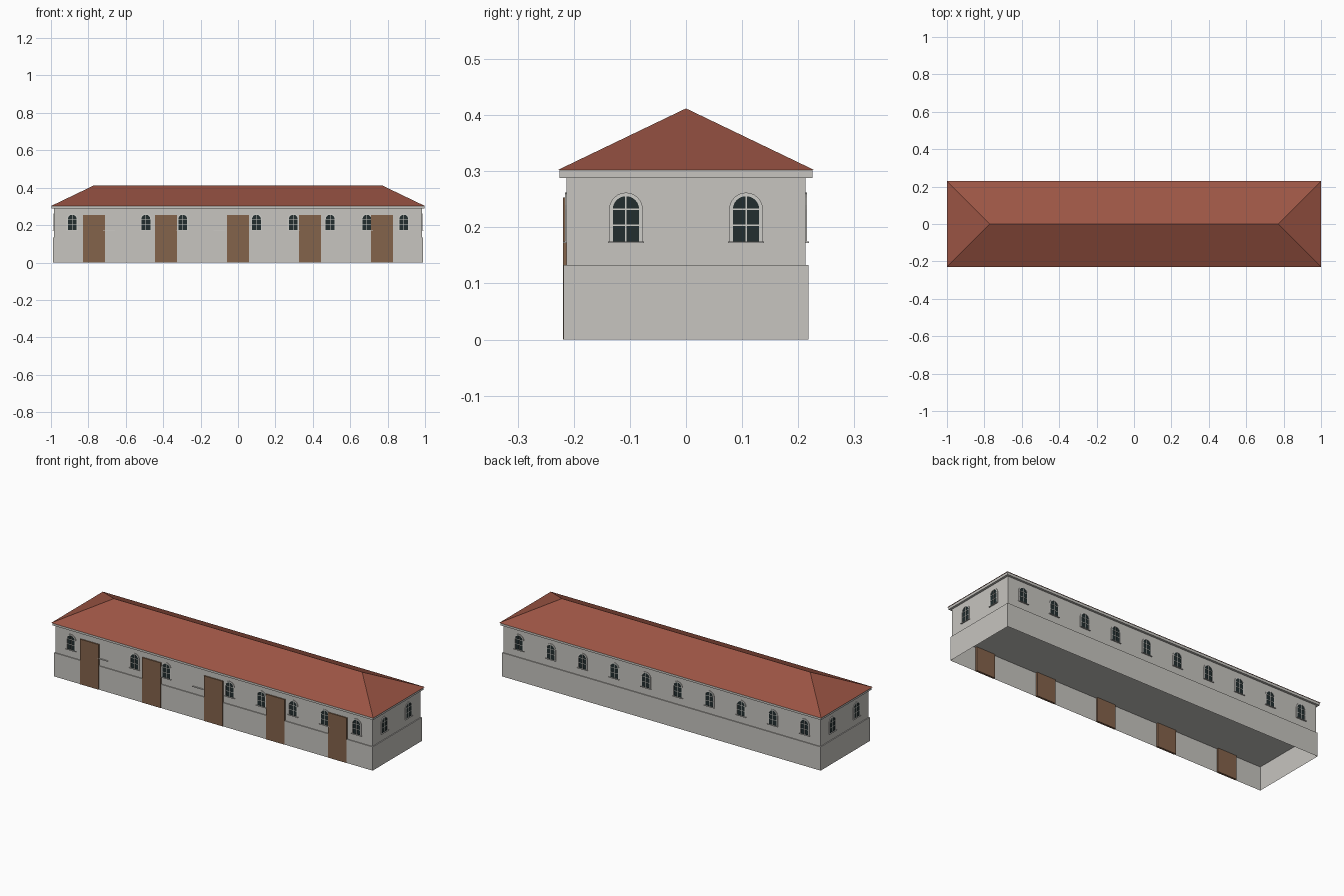
import bpy
import bmesh
import math
from mathutils import Matrix

cube = bpy.data.objects.get("Cube")
if cube:
    bpy.data.objects.remove(cube, do_unlink=True)


def material(name, rgb):
    mat = bpy.data.materials.new(name)
    mat.use_nodes = True
    colour = (*rgb, 1)
    mat.diffuse_color = colour
    bsdf = next(n for n in mat.node_tree.nodes if n.type == 'BSDF_PRINCIPLED')
    bsdf.inputs["Base Color"].default_value = colour
    return mat


PLASTER = material("pale plaster", (0.57, 0.555, 0.525))
TILE = material("red roof tile", (0.33, 0.09, 0.058))
WOOD = material("brown wood", (0.23, 0.125, 0.07))
GLASS = material("dark glass", (0.016, 0.027, 0.028))
TRIM = material("window trim", (0.62, 0.61, 0.58))


def add_box(bm, x, y, z, index=0):
    """Add a box from three (low, high) ranges and return its faces."""
    size = [b - a for a, b in (x, y, z)]
    mid = [(a + b) / 2 for a, b in (x, y, z)]
    verts = bmesh.ops.create_cube(
        bm, size=1, matrix=Matrix.Translation(mid) @ Matrix.Diagonal((*size, 1)))["verts"]
    faces = list({f for v in verts for f in v.link_faces})
    for f in faces:
        f.material_index = index
    return faces


def to_mesh(bm, name, mats):
    mesh = bpy.data.meshes.new(name)
    bm.normal_update()
    bm.to_mesh(mesh)
    bm.free()
    for m in mats:
        mesh.materials.append(m)
    return mesh


def place(name, mesh, loc=(0, 0, 0), turn=0):
    obj = bpy.data.objects.new(name, mesh)
    obj.location = loc
    obj.rotation_euler.z = turn
    bpy.context.collection.objects.link(obj)
    return obj


def block(name, half_x, half_y, z, mat, open_bottom=False):
    bm = bmesh.new()
    faces = add_box(bm, (-half_x, half_x), (-half_y, half_y), z)
    if open_bottom:
        bm.normal_update()
        low = [f for f in faces if f.normal.z < -0.5]
        bmesh.ops.delete(bm, geom=low, context='FACES_ONLY')
    return place(name, to_mesh(bm, name, [mat]))


# Body: open plinth, upper walls and cornice
WALL_X, WALL_Y = 0.984, 0.213
LEDGE, EAVE = 0.133, 0.302
block("plinth", 0.989, 0.218, (0, LEDGE), PLASTER, open_bottom=True)
block("upper_walls", WALL_X, WALL_Y, (LEDGE, EAVE), PLASTER)
block("cornice", 0.996, 0.225, (0.288, EAVE), PLASTER)

# Hipped roof: a thin slab whose top end edges shrink to a ridge
bm = bmesh.new()
eaves = [bm.verts.new((sx, sy * 0.229, EAVE))
         for sx, sy in ((-1, -1), (1, -1), (1, 1), (-1, 1))]
ridge = [bm.verts.new((x, 0, 0.412)) for x in (-0.771, 0.771)]
a, b, c, d = eaves
left, right = ridge
for loop in ((a, b, right, left), (c, d, left, right),
             (b, c, right), (d, a, left), (d, c, b, a)):
    bm.faces.new(loop)
place("hipped_roof", to_mesh(bm, "hipped_roof", [TILE]))


# Window, facing -y with its back on y = 0
def arch(radius, foot, spring, steps=12):
    pts = [(radius, foot)]
    for i in range(steps + 1):
        t = math.pi * i / steps
        pts.append((radius * math.cos(t), spring + radius * math.sin(t)))
    return pts + [(-radius, foot)]


def add_sill(bm):
    add_box(bm, (-0.032, 0.032), (-0.0065, 0.001), (0.172, 0.175))


FOOT, SPRING, PANE = 0.175, 0.232, 0.0235
bm = bmesh.new()


def row(radius, depth):
    return [bm.verts.new((x, -depth, z)) for x, z in arch(radius, FOOT, SPRING)]


# Surround made of an outer edge, a front ring and an inner reveal
rows = [row(0.030, 0), row(0.030, 0.003), row(PANE, 0.003), row(PANE, 0)]
for r, s in zip(rows, rows[1:]):
    for i in range(len(r) - 1):
        bm.faces.new((r[i], r[i + 1], s[i + 1], s[i]))
pane = bm.faces.new(reversed(row(PANE, 0.001)))
pane.material_index = 1
bmesh.ops.recalc_face_normals(bm, faces=bm.faces[:])
pane.normal_update()
if pane.normal.y > 0:
    pane.normal_flip()

# Glazing bars and sill
BAR = 0.0014
bars_y = (-0.0022, 0)
add_box(bm, (-BAR, BAR), bars_y, (FOOT, SPRING + PANE))
for z in (0.204, SPRING):
    add_box(bm, (-PANE, PANE), bars_y, (z - BAR, z + BAR))
add_sill(bm)
window_mesh = to_mesh(bm, "arched_window", [TRIM, GLASS])

bm = bmesh.new()
add_sill(bm)
sill_mesh = to_mesh(bm, "window_sill", [TRIM])

# Ten bays along each long side; two front bays have only a sill
for i in range(10):
    x = (i - 4.5) * 0.197
    blank = i in (1, 4)
    place(f"front_sill_{i}" if blank else f"front_window_{i}",
          sill_mesh if blank else window_mesh, (x, -WALL_Y, 0))
    place(f"back_window_{i}", window_mesh, (x, WALL_Y, 0), math.pi)

# Two windows on each end wall
for side, sx in (("left", 1), ("right", -1)):
    for row_name, y in (("front", -0.107), ("back", 0.107)):
        place(f"{side}_end_{row_name}_window", window_mesh,
              (sx * WALL_X, y, 0), sx * math.pi / 2)

# Five plain doors along the front
bm = bmesh.new()
add_box(bm, (-0.058, 0.058), (-0.2195, -0.208), (0, 0.253))
door_mesh = to_mesh(bm, "door", [WOOD])
for i in range(5):
    place(f"door_{i + 1}", door_mesh, ((i - 2) * 0.385, 0, 0))
